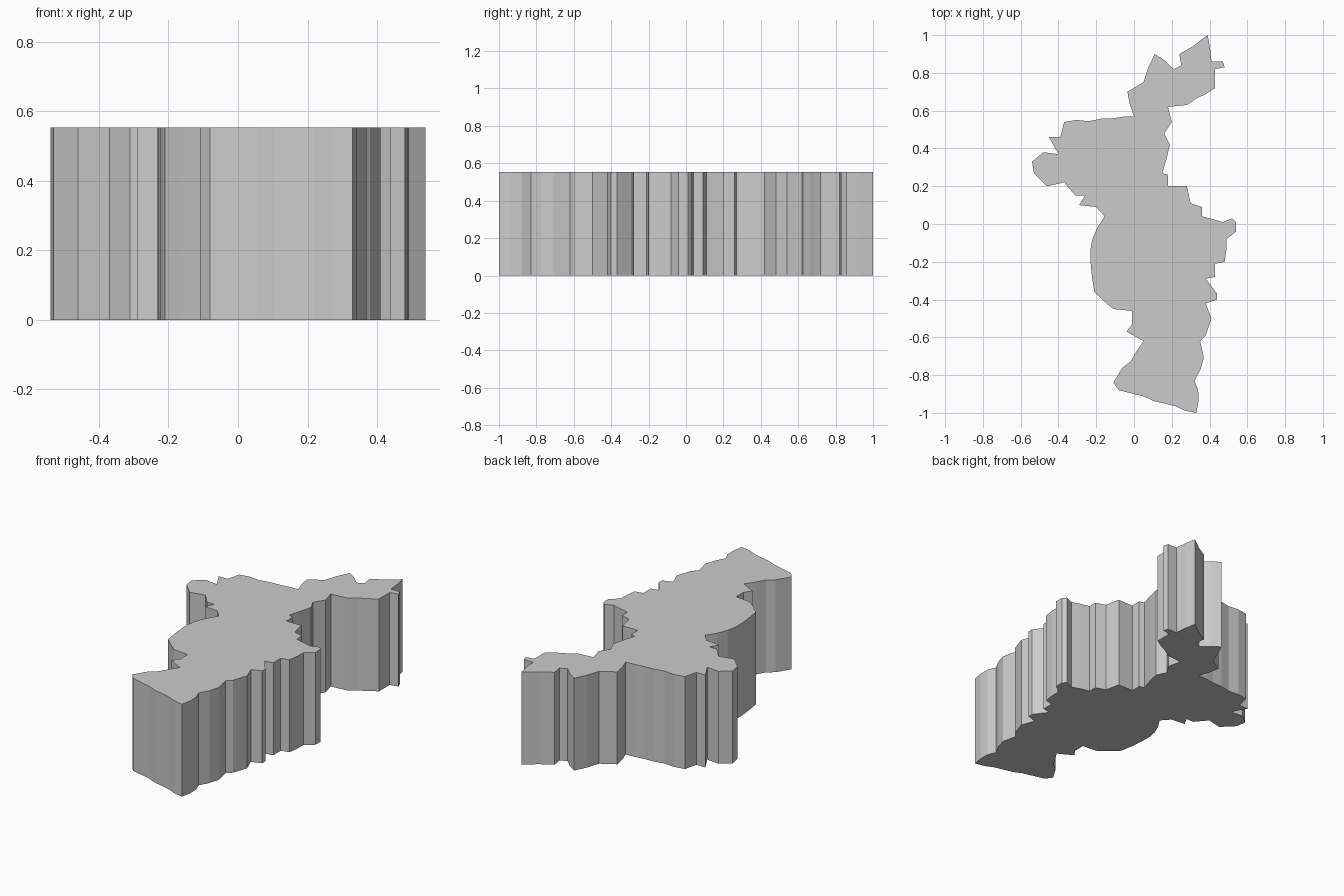
import bpy, bmesh, random
from mathutils import Vector

if "Cube" in bpy.data.objects:
    bpy.data.objects.remove(bpy.data.objects["Cube"])

random.seed(4)
HEIGHT = 0.553

# Main corners of the outline, clockwise from the northern tip
outline = [
    (.39, 1), (.41, .86), (.47, .86), (.48, .83), (.43, .82), (.43, .72),
    (.28, .63), (.18, .62), (.20, .54), (.16, .48), (.19, .42), (.15, .27),
    (.18, .26), (.18, .20), (.28, .20), (.30, .11), (.36, .09), (.36, .04),
    (.47, .01), (.52, .03), (.54, .01), (.54, -.04), (.49, -.08), (.48, -.20),
    (.43, -.21), (.43, -.28), (.38, -.29), (.44, -.37), (.44, -.40),
    (.38, -.42), (.41, -.50), (.38, -.59), (.35, -.62), (.37, -.71),
    (.32, -.83), (.34, -.88), (.33, -1), (.16, -.95), (0, -.90), (-.08, -.88),
    (-.11, -.84), (-.06, -.76), (-.02, -.73), (.05, -.62), (-.04, -.57),
    (-.01, -.53), (-.01, -.46), (-.11, -.45), (-.21, -.36), (-.23, -.20),
    (-.22, -.08), (-.155, .04), (-.20, .09), (-.29, .10), (-.26, .15),
    (-.31, .15), (-.37, .22), (-.46, .20), (-.53, .27), (-.54, .33),
    (-.48, .38), (-.40, .37), (-.45, .46), (-.39, .46), (-.37, .54),
    (-.11, .56), (0, .57), (-.035, .70), (.05, .75), (.11, .90), (.21, .82),
    (.25, .84), (.24, .90), (.31, .94)]


def crinkle(points, step=0.055, amount=0.007):
    """Break long edges into short, slightly uneven facets."""
    result = []
    for i, p in enumerate(points):
        a, b = Vector(p), Vector(points[(i + 1) % len(points)])
        d = b - a
        side = Vector((-d.y, d.x)).normalized()
        count = max(1, int(d.length / step))
        result.append(a)
        for k in range(1, count):
            sign = 1 if k % 2 else -1
            result.append(a + d * k / count + side * sign * random.uniform(.2, 1) * amount)
    return result


# Solid slab: outline face pulled up to full height
bm = bmesh.new()
base = bm.faces.new([bm.verts.new((p.x, p.y, 0)) for p in crinkle(outline)])
extruded = bmesh.ops.extrude_face_region(bm, geom=[base], use_keep_orig=True)
top_verts = [g for g in extruded["geom"] if isinstance(g, bmesh.types.BMVert)]
bmesh.ops.translate(bm, verts=top_verts, vec=(0, 0, HEIGHT))
bmesh.ops.recalc_face_normals(bm, faces=bm.faces)

mesh = bpy.data.meshes.new("map_region_slab")
bm.to_mesh(mesh)
bm.free()
slab = bpy.data.objects.new("map_region_slab", mesh)
bpy.context.collection.objects.link(slab)
